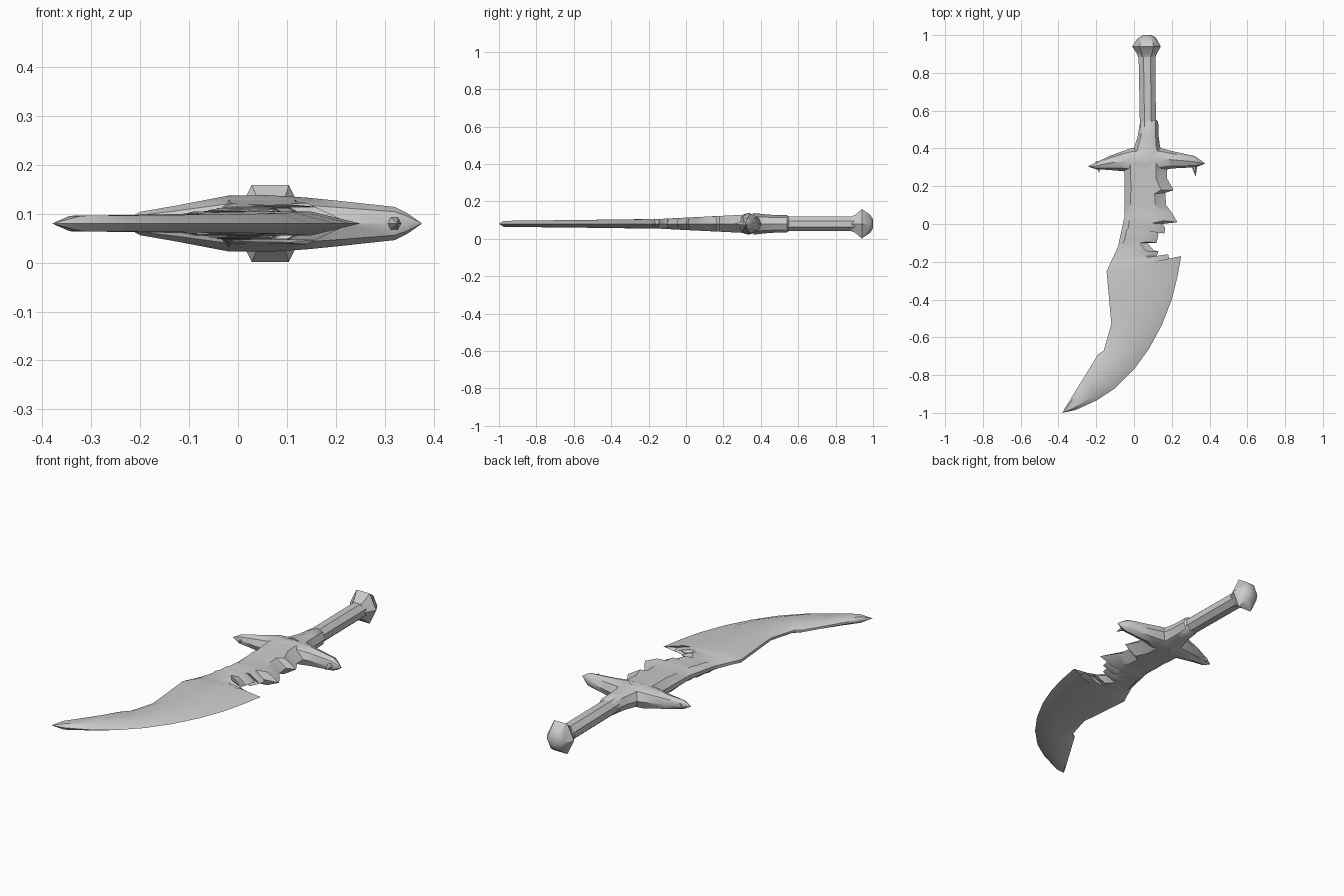
import bpy, bmesh, math
from mathutils import Vector

if "Cube" in bpy.data.objects:
    bpy.data.objects.remove(bpy.data.objects["Cube"])

MID = 0.08  # height of the symmetry plane

steel = bpy.data.materials.new("grey_steel")
steel.diffuse_color = (0.6, 0.6, 0.6, 1)
steel.use_nodes = True
steel.node_tree.nodes["Principled BSDF"].inputs["Base Color"].default_value = steel.diffuse_color


def finish(name, rings, angle=40):
    """Skin a list of equal-length closed rings into one smooth object."""
    bm = bmesh.new()
    rows = [[bm.verts.new(p) for p in ring] for ring in rings]
    n = len(rows[0])
    for a, b in zip(rows, rows[1:]):
        for i in range(n):
            j = (i + 1) % n
            bm.faces.new((a[i], a[j], b[j], b[i]))
    bm.faces.new(rows[0])
    bm.faces.new(rows[-1])
    bmesh.ops.remove_doubles(bm, verts=bm.verts, dist=0.0004)
    bmesh.ops.recalc_face_normals(bm, faces=bm.faces)
    mesh = bpy.data.meshes.new(name)
    bm.to_mesh(mesh)
    bm.free()
    mesh.materials.append(steel)
    ob = bpy.data.objects.new(name, mesh)
    bpy.context.collection.objects.link(ob)
    bpy.ops.object.select_all(action='DESELECT')
    ob.select_set(True)
    bpy.context.view_layer.objects.active = ob
    bpy.ops.object.shade_smooth_by_angle(angle=math.radians(angle))


def loft(name, axis, sections, sides, turn=0.0):
    """Sections are (position on axis, sideways centre, half width, half height)."""
    rings = []
    for pos, c, w, h in sections:
        ring = []
        for k in range(sides):
            a = 2 * math.pi * k / sides + turn
            side, z = c + w * math.cos(a), MID + h * math.sin(a)
            ring.append((pos, side, z) if axis == 'x' else (side, pos, z))
        rings.append(ring)
    finish(name, rings)


# Blade: notched and curved cutting edge, from guard to tip
edge = [(0.175, 0.32), (0.175, 0.24), (0.21, 0.18), (0.165, 0.165), (0.17, 0.10),
        (0.20, 0.06), (0.23, 0.01), (0.15, 0.0), (0.165, -0.02), (0.16, -0.05),
        (0.11, -0.03), (0.13, -0.05), (0.12, -0.10), (0.07, -0.10), (0.105, -0.14),
        (0.13, -0.145), (0.12, -0.17), (0.165, -0.185), (0.18, -0.16), (0.19, -0.20),
        (0.25, -0.17), (0.23, -0.28), (0.20, -0.40), (0.15, -0.53), (0.08, -0.66),
        (0.0, -0.77), (-0.10, -0.87), (-0.20, -0.935), (-0.31, -0.985), (-0.38, -1.0)]
# Spine positions keyed by edge row, linear in between
spine = {0: (-0.05, 0.32), 2: (-0.05, 0.18), 6: (-0.05, 0.04), 14: (-0.085, -0.12),
         20: (-0.145, -0.25), 23: (-0.12, -0.53), 24: (-0.16, -0.67),
         25: (-0.19, -0.69), 28: (-0.35, -0.95), 29: (-0.38, -1.0)}


def spine_at(i):
    lo = max(k for k in spine if k <= i)
    hi = min(k for k in spine if k >= i)
    f = (i - lo) / (hi - lo) if hi > lo else 0
    return Vector(spine[lo]).lerp(Vector(spine[hi]), f)


rings = []
last = len(edge) - 1
for i, e in enumerate(edge):
    s, e = spine_at(i), Vector(e)
    y = (s.y + e.y) / 2
    half = 0.033 + 0.05 * y if y > -0.2 else 0.016 + 0.009 * (y + 0.95) / 0.75
    half = 0.0 if i == last else max(half, 0.012)
    a, b = s.lerp(e, 0.14), s.lerp(e, 0.74)
    back = half * 0.3
    rings.append([(s.x, s.y, MID + back), (a.x, a.y, MID + half),
                  (b.x, b.y, MID + half), (e.x, e.y, MID),
                  (b.x, b.y, MID - half), (a.x, a.y, MID - half),
                  (s.x, s.y, MID - back)])
finish("blade", rings, 35)

# Crossguard tapering to a point at both ends
loft("crossguard", 'x', [
    (-0.24, 0.305, 0.002, 0.002), (-0.20, 0.308, 0.018, 0.024),
    (-0.13, 0.323, 0.037, 0.036), (-0.02, 0.338, 0.062, 0.057),
    (0.06, 0.333, 0.080, 0.058), (0.14, 0.342, 0.060, 0.053),
    (0.20, 0.340, 0.046, 0.047), (0.32, 0.330, 0.030, 0.034),
    (0.345, 0.325, 0.018, 0.022), (0.375, 0.32, 0.001, 0.001)], 8)

# Small claws hooking from the guard ends toward the blade
for name, x, tip, r in (("right_claw", 0.32, 0.255, 0.017),
                        ("left_claw", -0.19, 0.272, 0.012)):
    loft(name, 'y', [(0.33, x - 0.003, r, r), (0.30, x, r * 0.8, r * 0.8),
                     (tip, x + 0.006, 0.001, 0.001)], 6)

# Flared collar between guard and grip
loft("collar", 'y', [(0.36, 0.07, 0.085, 0.058), (0.41, 0.07, 0.068, 0.052),
                     (0.46, 0.075, 0.056, 0.048), (0.54, 0.08, 0.048, 0.046),
                     (0.55, 0.078, 0.040, 0.038)], 8)

# Grip
loft("grip", 'y', [(0.50, 0.074, 0.046, 0.042), (0.72, 0.071, 0.047, 0.042),
                   (0.92, 0.068, 0.048, 0.042)], 8, math.pi / 8)

# Six-sided pommel
loft("pommel", 'y', [(0.885, 0.068, 0.046, 0.046), (0.905, 0.068, 0.054, 0.056),
                     (0.94, 0.066, 0.076, 0.091), (0.985, 0.069, 0.048, 0.056),
                     (1.0, 0.072, 0.022, 0.026)], 6)
